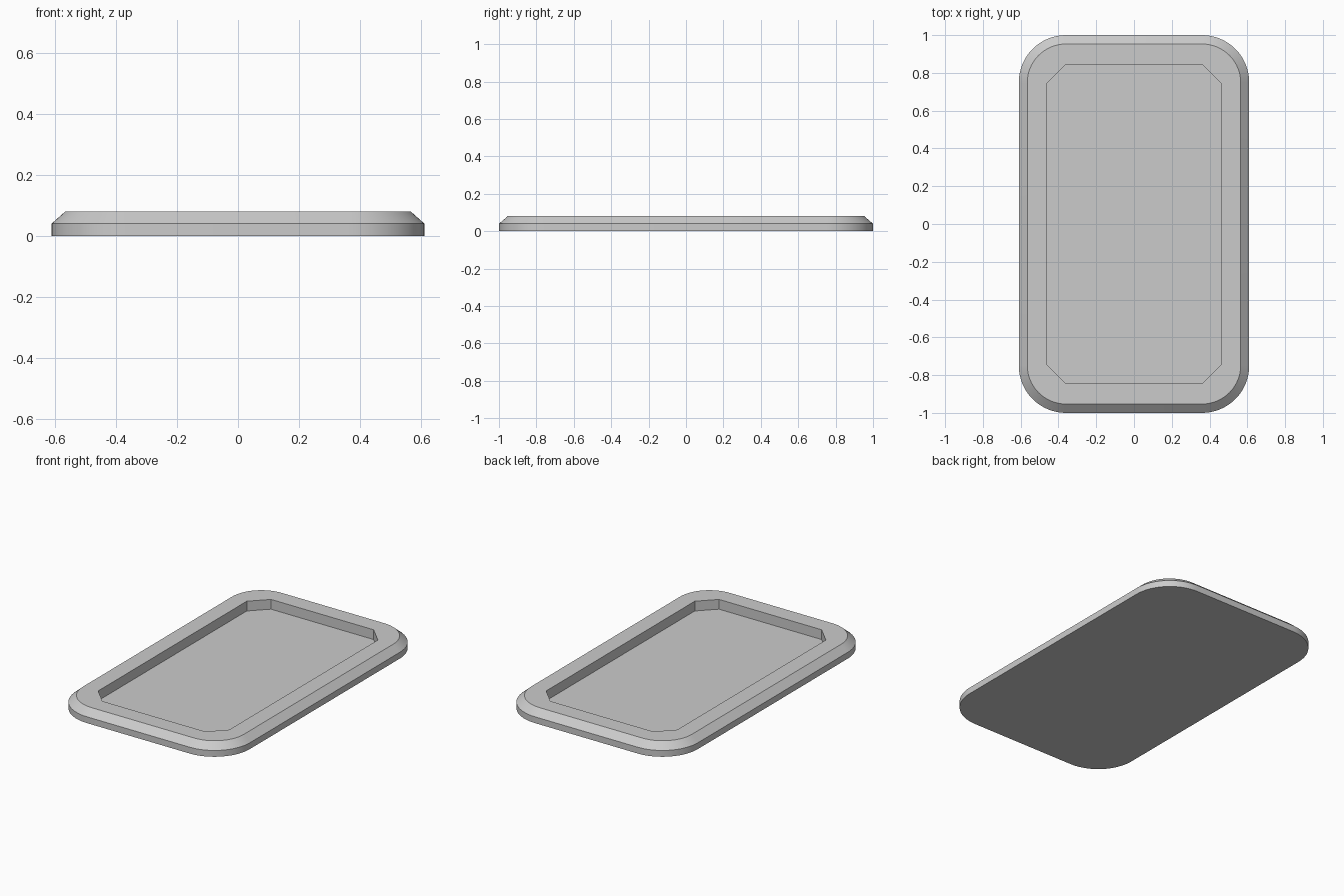
import bpy
import bmesh
from math import cos, sin, pi, radians

if "Cube" in bpy.data.objects:
    bpy.data.objects.remove(bpy.data.objects["Cube"], do_unlink=True)

SEGMENTS = 16

# Plain grey finish
grey = bpy.data.materials.new("plain grey")
grey.use_nodes = True
colour = (0.6, 0.6, 0.6, 1)
grey.diffuse_color = colour
grey.node_tree.nodes["Principled BSDF"].inputs["Base Color"].default_value = colour


def corner_offset(t, size, rounded):
    """Offset from the corner centre, along an arc or a straight chamfer."""
    if rounded:
        return size * cos(t * pi / 2), size * sin(t * pi / 2)
    return size * (1 - t), size * t


def outline(bm, half_x, half_y, z, size, rounded=True):
    """Ring of vertices around a rectangle with rounded or chamfered corners."""
    ring = []
    for sx, sy in ((1, 1), (-1, 1), (-1, -1), (1, -1)):
        for i in range(SEGMENTS + 1):
            t = i / SEGMENTS
            dx, dy = corner_offset(t if sx == sy else 1 - t, size, rounded)
            ring.append(bm.verts.new((sx * (half_x - size + dx),
                                      sy * (half_y - size + dy), z)))
    return ring


bm = bmesh.new()
rings = [
    outline(bm, 0.61, 1.0, 0.0, 0.25),             # base
    outline(bm, 0.61, 1.0, 0.04, 0.25),            # top of the upright side
    outline(bm, 0.565, 0.953, 0.08, 0.205),        # sloped edge meets the rim
    outline(bm, 0.46, 0.845, 0.08, 0.1, False),    # mouth of the recess
    outline(bm, 0.46, 0.845, 0.018, 0.1, False),   # recess floor
]

# Sides, slope, rim and recess walls
for lower, upper in zip(rings, rings[1:]):
    count = len(lower)
    for i in range(count):
        j = (i + 1) % count
        bm.faces.new((lower[i], lower[j], upper[j], upper[i]))

# Underside and recess floor
bm.faces.new(rings[0][::-1])
bm.faces.new(rings[-1])

mesh = bpy.data.meshes.new("tray")
bm.to_mesh(mesh)
bm.free()
mesh.materials.append(grey)
tray = bpy.data.objects.new("tray", mesh)
bpy.context.collection.objects.link(tray)

# Smooth the round corners, keep the edges crisp
bpy.ops.object.select_all(action='DESELECT')
tray.select_set(True)
bpy.context.view_layer.objects.active = tray
bpy.ops.object.shade_smooth_by_angle(angle=radians(30))
